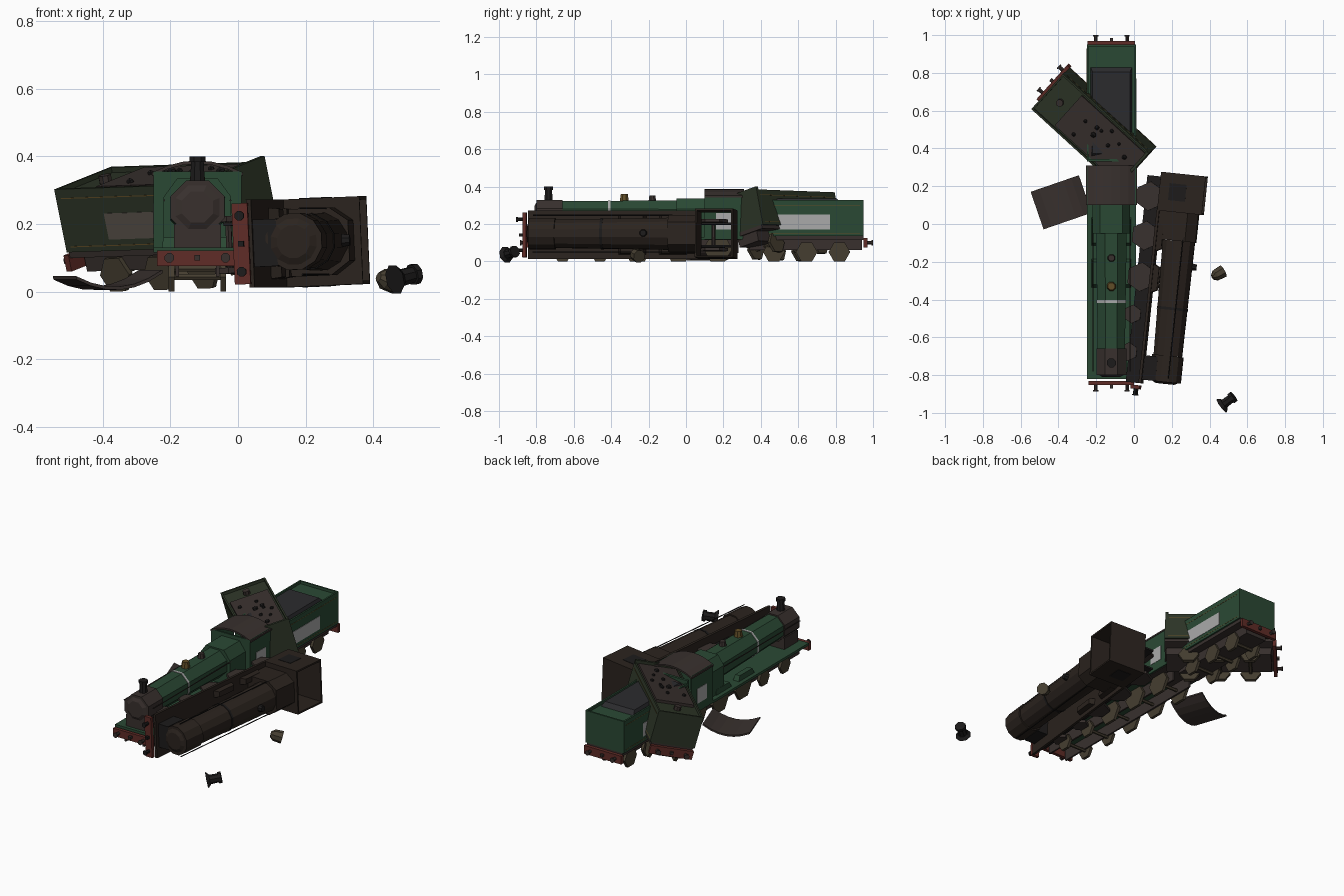
import bpy, bmesh, math, random
from mathutils import Matrix, Vector

if "Cube" in bpy.data.objects:
    bpy.data.objects.remove(bpy.data.objects["Cube"])

random.seed(3)
F = Matrix()      # current vehicle frame
PRE = ""          # current name prefix
rad = math.radians

def mat(name, r, g, b):
    m = bpy.data.materials.new(name)
    m.diffuse_color = (r, g, b, 1)
    m.use_nodes = True
    m.node_tree.nodes["Principled BSDF"].inputs["Base Color"].default_value = m.diffuse_color
    return m

GREEN = mat("green", .023, .066, .034)
BROWN = mat("soot_brown", .04, .03, .027)
BLACK = mat("black", .012, .011, .011)
RED = mat("red", .115, .025, .02)
GOLD = mat("brass", .12, .075, .02)
PALE = mat("pale_panel", .4, .4, .4)
STEEL = mat("wheel_steel", .06, .048, .03)
COAL = mat("coal", .024, .024, .027)
RUST = mat("burnt", .024, .017, .013)
OLIVE = mat("scorched_green", .026, .036, .02)
DULL = mat("dull_panel", .1, .085, .07)

def add(name, bm, m):
    bmesh.ops.recalc_face_normals(bm, faces=bm.faces)
    me = bpy.data.meshes.new(PRE + name)
    bm.to_mesh(me)
    bm.free()
    me.materials.append(m)
    o = bpy.data.objects.new(PRE + name, me)
    bpy.context.collection.objects.link(o)
    o.matrix_world = F
    return o

def box(name, x, y, z, m, taper=1.0):
    bm = bmesh.new()
    bmesh.ops.create_cube(bm, size=1)
    c = [(a + b) / 2 for a, b in (x, y, z)]
    d = [b - a for a, b in (x, y, z)]
    for v in bm.verts:
        k = taper if v.co.z > 0 else 1
        v.co = Vector((c[0] + v.co.x * d[0] * k, c[1] + v.co.y * d[1] * k, c[2] + v.co.z * d[2]))
    return add(name, bm, m)

def cyl(name, r1, r2, a, b, m, n=8):
    """n-sided frustum from point a to point b, flats facing up"""
    a, b = Vector(a), Vector(b)
    bm = bmesh.new()
    bmesh.ops.create_cone(bm, cap_ends=True, segments=n, radius1=r1, radius2=r2, depth=(b - a).length)
    turn = Matrix.Rotation(math.pi / n, 4, 'Z')
    q = (b - a).to_track_quat('Z', 'Y').to_matrix().to_4x4()
    bm.transform(Matrix.Translation((a + b) / 2) @ q @ turn)
    return add(name, bm, m)

def prism(name, prof, y0, y1, m):
    bm = bmesh.new()
    f = bm.faces.new([bm.verts.new((x, y0, z)) for x, z in prof])
    g = bmesh.ops.extrude_face_region(bm, geom=[f])
    bmesh.ops.translate(bm, vec=(0, y1 - y0, 0), verts=[v for v in g['geom'] if isinstance(v, bmesh.types.BMVert)])
    return add(name, bm, m)

def pair(fn):
    for s, side in ((-1, "left"), (1, "right")):
        fn(s, side)

def span(s, a, b):
    return tuple(sorted((s * a, s * b)))

def arc_roof(name, y0, y1, m, base=.352, rise=.036, t=.01):
    xs = [-.135 + .27 * i / 6 for i in range(7)]
    top = [(x, base + rise * (1 - (x / .135) ** 2)) for x in xs]
    prism(name, top + [(x, z - t) for x, z in reversed(top)], y0, y1, m)

def buffers(y, d, m):
    def one(s, side):
        cyl("buffer_shank_" + side, .01, .01, (s * .083, y, .1), (s * .083, y + d * .03, .1), m)
        cyl("buffer_head_" + side, .015, .015, (s * .083, y + d * .028, .1), (s * .083, y + d * .035, .1), m)
    pair(one)
    box("draw_hook", (-.008, .008), tuple(sorted((y, y + d * .02))), (.092, .108), m)

def wheels(spec, m):
    for i, (y, r) in enumerate(spec):
        z = r * .866
        pair(lambda s, side: cyl(f"wheel_{i}_{side}", r, r, (s * .068, y, z), (s * .085, y, z), m, 6))
        cyl(f"axle_{i}", .01, .01, (-.08, y, z), (.08, y, z), m, 6)

def engine(body, dark, beam, wheel, panel, wreck):
    n = 12 if wreck else 8
    box_mat = RUST if wreck else dark
    # running gear and footplate
    box("footplate", (-.13, .13), (-.82, .1), (.115, .13), body)
    pair(lambda s, side: box("frame_" + side, span(s, .055, .065), (-.82, .28), (.045, .115), dark))
    wheels([(-.66, .05), (-.46, .05), (-.26, .078), (-.04, .078), (.17, .078)], wheel)
    for i, y in enumerate((-.26, -.04)):
        pair(lambda s, side: box(f"splasher_{i}_{side}", span(s, .066, .105), (y - .075, y + .075), (.13, .16), body, .8))
    box("buffer_beam", (-.12, .12), (-.852, -.832), (.075, .122), beam)
    buffers(-.852, -1, dark)
    # boiler
    box("smokebox_saddle", (-.07, .07), (-.8, -.67), (.12, .2), dark)
    cyl("smokebox", .086, .086, (0, -.8, .25), (0, -.66, .25), box_mat, n)
    cyl("smokebox_door", .05, .07, (0, -.81, .25), (0, -.8, .25), box_mat, n)
    cyl("boiler", .078, .088, (0, -.66, .25), (0, -.05, .245), body, n)
    cyl("boiler_band", .085, .085, (0, -.417, .248), (0, -.403, .248), dark if wreck else panel, n)
    prism("firebox", [(-.1, .13), (-.1, .28), (-.06, .335), (.06, .335), (.1, .28), (.1, .13)], -.05, .1, body)
    pair(lambda s, side: cyl("handrail_" + side, .003, .003, (s * .098, -.78, .27), (s * .098, -.03, .27), dark, 5))
    cyl("safety_valve", .024, .017, (0, -.18, .31), (0, -.18, .352), dark)
    if not wreck:
        cyl("chimney", .024, .02, (0, -.735, .32), (0, -.735, .385), BLACK)
        cyl("chimney_rim", .026, .026, (0, -.735, .383), (0, -.735, .4), BLACK)
        cyl("dome", .028, .02, (0, -.33, .31), (0, -.33, .36), GOLD)
    # cab
    box("cab_front", (-.13, .13), (.1, .11), (.12, .356), body)
    def side(s, sn):
        box("cab_side_" + sn, span(s, .12, .13), (.1, .305), (.118, .356), body)
        box("cab_panel_" + sn, span(s, .13, .132), (.16, .25), (.17, .26), panel)
    pair(side)
    if wreck:
        box("cab_back", (-.13, .13), (.295, .305), (.118, .356), body)
    else:
        box("cab_floor", (-.12, .12), (.1, .31), (.115, .13), dark)
        arc_roof("cab_roof", .1, .31, BROWN)

def tender(body, dark, beam, wheel, panel, wreck):
    box("tender_frame", (-.07, .07), (-.3, .3), (.06, .13), dark)
    box("tender_sole", (-.12, .12), (-.31, .31), (.115, .135), dark)
    wheels([(-.17, .058), (.005, .058), (.18, .058)], wheel)
    box("tender_body", (-.13, .13), (-.31, .31), (.135, .312), body)
    def side(s, n):
        box("tender_rim_" + n, span(s, .12, .13), (-.31, .31), (.312, .328), body)
        box("tender_panel_" + n, span(s, .13, .132), (-.17, .13), (.17, .25), panel)
        for k, z in (("lower", .15), ("upper", .298)):
            box(f"lining_{k}_{n}", span(s, .13, .131), (-.29, .29), (z, z + .003), GOLD)
    pair(side)
    box("tender_rear_rim", (-.12, .12), (.3, .31), (.312, .328), body)
    box("tender_bulkhead", (-.13, .13), (-.31, -.295), (.312, .345), body)
    box("tender_beam", (-.125, .125), (.31, .33), (.075, .125), beam)
    buffers(.325, 1, dark)
    if wreck:
        # emptied bunker with loose lumps and the filler
        box("bunker_floor", (-.11, .11), (-.295, .16), (.312, .328), BROWN)
        cyl("water_filler", .02, .02, (0, .22, .312), (0, .22, .335), dark)
        for i in range(9):
            bm = bmesh.new()
            bmesh.ops.create_icosphere(bm, subdivisions=1, radius=random.uniform(.01, .018))
            p = (random.uniform(-.08, .08), random.uniform(-.25, .1), .33)
            bmesh.ops.translate(bm, vec=p, verts=bm.verts)
            add(f"coal_lump_{i}", bm, BLACK)
    else:
        box("coal_heap", (-.11, .11), (-.29, .19), (.31, .336), COAL, .9)

def place(x, y, z, rx=0, ry=0, rz=0):
    rot = (Matrix.Rotation(rad(rz), 4, 'Z') @ Matrix.Rotation(rad(ry), 4, 'Y') @ Matrix.Rotation(rad(rx), 4, 'X'))
    return Matrix.Translation((x, y, z)) @ rot

# standing engine and tender
PRE = "intact_"
F = place(-.12, 0, 0)
engine(GREEN, BROWN, RED, STEEL, PALE, False)
F = place(-.12, .64, 0)
tender(GREEN, BROWN, RED, STEEL, PALE, False)

# engine on its side
PRE = "wreck_"
F = place(0, -.015, .137, 0, 87.5, -6)
engine(RUST, BLACK, RED, BROWN, BLACK, True)

# tipped tender across the line
F = place(-.168, .55, .027, -1.5, -15, 48)
tender(OLIVE, BROWN, RED, STEEL, DULL, True)

# torn-off roof, upside down
F = place(-.385, .115, .045, 0, 176, 19)
arc_roof("torn_roof", -.105, .105, BROWN, 0, .04)

# thrown chimney
F = place(.497, -.937, .045, 78, 0, 127)
cyl("thrown_chimney", .027, .024, (0, 0, -.035), (0, 0, .035), BLACK)
cyl("thrown_chimney_skirt", .046, .03, (0, 0, -.042), (0, 0, -.025), BLACK)
cyl("thrown_chimney_rim", .032, .032, (0, 0, .022), (0, 0, .04), BLACK)

# thrown dome
F = place(.445, -.265, .034, 75, 0, -60)
cyl("thrown_dome", .036, .032, (0, 0, -.032), (0, 0, .015), STEEL)
cyl("thrown_dome_cap", .032, .015, (0, 0, .015), (0, 0, .035), STEEL)
